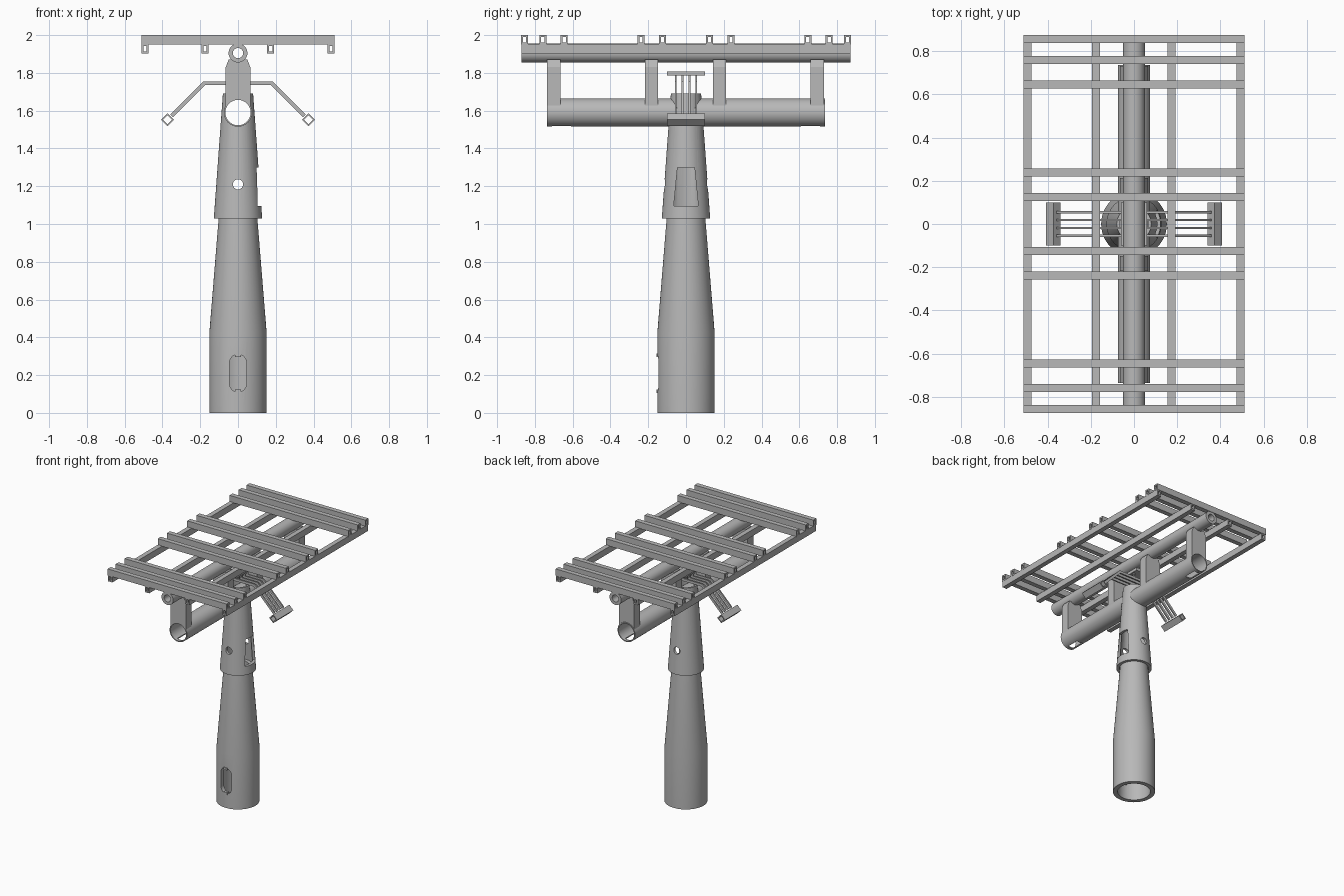
import bpy, bmesh
from math import cos, sin, pi, radians

default = bpy.data.objects.get("Cube")
if default:
    bpy.data.objects.remove(default, do_unlink=True)

GREY = (0.48, 0.48, 0.48, 1)
mat = bpy.data.materials.new("plain_grey")
mat.use_nodes = True
mat.diffuse_color = GREY
mat.node_tree.nodes["Principled BSDF"].inputs["Base Color"].default_value = GREY


def place(axis, d, u, v):
    return {"x": (d, u, v), "y": (u, d, v), "z": (u, v, d)}[axis]


def finish(name, bm, smooth=False):
    bmesh.ops.recalc_face_normals(bm, faces=bm.faces)
    me = bpy.data.meshes.new(name)
    bm.to_mesh(me)
    bm.free()
    me.materials.append(mat)
    ob = bpy.data.objects.new(name, me)
    bpy.context.collection.objects.link(ob)
    if smooth:
        soften(ob)
    return ob


def activate(ob):
    bpy.ops.object.select_all(action="DESELECT")
    ob.select_set(True)
    bpy.context.view_layer.objects.active = ob


def soften(ob):
    activate(ob)
    bpy.ops.object.shade_smooth_by_angle(angle=radians(30))


def circle(r, n=48, cu=0, cv=0):
    return [(cu + r * cos(2 * pi * i / n), cv + r * sin(2 * pi * i / n)) for i in range(n)]


def rect(w, h, cu=0, cv=0):
    return [(cu + a * w / 2, cv + b * h / 2) for a, b in ((-1, -1), (1, -1), (1, 1), (-1, 1))]


def shell(name, axis, loops, smooth=False):
    """Hollow body: loops of (position, outline) bridged in a closed cycle."""
    bm = bmesh.new()
    rings = [[bm.verts.new(place(axis, d, u, v)) for u, v in pts] for d, pts in loops]
    for a, b in zip(rings, rings[1:] + rings[:1]):
        for i in range(len(a)):
            j = (i + 1) % len(a)
            bm.faces.new((a[i], a[j], b[j], b[i]))
    return finish(name, bm, smooth)


def pipe(name, axis, outer, inner, a, b, smooth=False):
    return shell(name, axis, [(a, outer), (b, outer), (b, inner), (a, inner)], smooth)


def prism(name, axis, pts, a, b):
    """Solid extrusion of an outline between two positions."""
    bm = bmesh.new()
    lo = [bm.verts.new(place(axis, a, u, v)) for u, v in pts]
    hi = [bm.verts.new(place(axis, b, u, v)) for u, v in pts]
    bm.faces.new(lo)
    bm.faces.new(hi)
    for i in range(len(pts)):
        j = (i + 1) % len(pts)
        bm.faces.new((lo[i], lo[j], hi[j], hi[i]))
    return finish(name, bm)


def cut(ob, *cutters):
    for c in cutters:
        c.hide_render = True
        activate(ob)
        m = ob.modifiers.new("cut", "BOOLEAN")
        m.operation, m.solver, m.object = "DIFFERENCE", "EXACT", c
        bpy.ops.object.modifier_apply(modifier=m.name)
        bpy.data.objects.remove(c, do_unlink=True)
    soften(ob)


# Hollow tapered pole with a rounded service slot
pole = shell("pole", "z", [(0, circle(0.152)), (0.42, circle(0.152)), (1.06, circle(0.1)),
                           (1.06, circle(0.075)), (0.42, circle(0.118)), (0, circle(0.118))])
slot = [(0.045 * cos(pi * i / 12), 0.265 + 0.045 * sin(pi * i / 12)) for i in range(13)]
slot += [(-u, 0.42 - v) for u, v in slot]
cut(pole, prism("slot_cutter", "y", slot, -0.2, -0.05))
for z in (0.115, 0.305):
    prism("slot_tab", "y", rect(0.03, 0.018, 0, z), -0.157, -0.135)

# Upper sleeve with side hatch, through hole and tube saddle
AXLE = 1.59
sleeve = shell("sleeve", "z", [(1.03, circle(0.128)), (1.69, circle(0.08)),
                               (1.69, circle(0.066)), (1.03, circle(0.106))])
hatch = [(-0.065, 1.095), (0.065, 1.095), (0.045, 1.3), (-0.045, 1.3)]
cut(sleeve,
    prism("hatch_cutter", "x", hatch, 0.03, 0.2),
    prism("hole_cutter", "y", circle(0.027, 24, 0, 1.21), -0.3, 0.3),
    prism("saddle_cutter", "y", circle(0.07, 48, 0, AXLE), -0.3, 0.3))

# Main cross tube with drain slots under both ends
main = pipe("main_tube", "y", circle(0.075, 48, 0, AXLE), circle(0.067, 48, 0, AXLE), -0.735, 0.735)
cut(main, *[prism("drain_cutter", "z", rect(0.05, 0.1, 0, s * 0.66), 1.48, 1.56) for s in (-1, 1)])

# Posts that sit on the main tube and carry the upper tube
arc = [(0.0712 * cos(a), AXLE + 0.0712 * sin(a))
       for a in (radians(24 + 132 * i / 12) for i in range(13))]
post = arc + [(-0.065, 1.83), (-0.05, 1.87), (0.05, 1.87), (0.065, 1.83)]
for y in (-0.7, -0.182, 0.178, 0.695):
    prism("post", "y", post, y - 0.035, y + 0.035)

# Upper tube
pipe("upper_tube", "y", circle(0.05, 40, 0, 1.905), circle(0.027, 40, 0, 1.905), -0.87, 0.87, True)

# Long hollow rails
for x in (-0.492, -0.175, 0.173, 0.492):
    pipe("long_rail", "y", rect(0.037, 0.05, x, 1.928), rect(0.017, 0.028, x, 1.928), -0.87, 0.87)

# Hollow cross rails on top
for s in (-1, 1):
    for y in (0.855, 0.758, 0.645, 0.238, 0.125):
        pipe("cross_rail", "x", rect(0.037, 0.05, s * y, 1.975),
             rect(0.017, 0.028, s * y, 1.975), -0.512, 0.512)

# Side racks: bent flat bars ending in a diamond tube
bar = [(0, 1.755), (0.183, 1.755), (0.358, 1.58), (0.344, 1.566), (0.175, 1.735), (0, 1.735)]
for s in (-1, 1):
    for y in (-0.054, -0.018, 0.018, 0.054):
        prism("rack_bar", "y", [(s * u, v) for u, v in bar], y - 0.005, y + 0.005)
        prism("rack_hanger", "y", rect(0.01, 0.06, s * 0.045, 1.765), y - 0.005, y + 0.005)
    pipe("rack_end_tube", "y", circle(0.034, 4, s * 0.373, 1.552),
         circle(0.023, 4, s * 0.373, 1.552), -0.1, 0.1)

# Cap plate above the racks
prism("rack_plate", "z", rect(0.12, 0.2), 1.785, 1.808)
